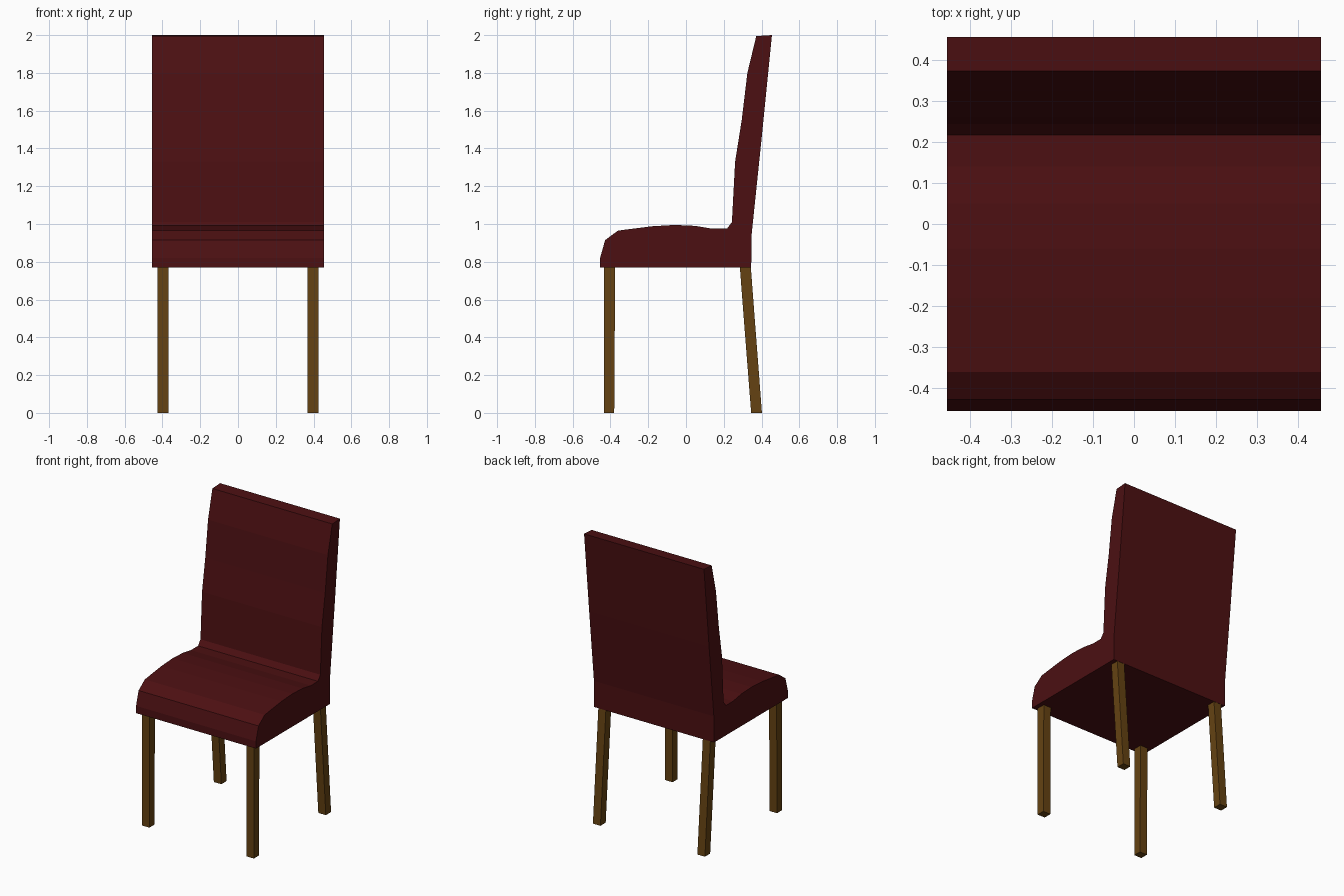
import bpy
import bmesh

cube = bpy.data.objects.get("Cube")
if cube:
    bpy.data.objects.remove(cube, do_unlink=True)


def make_material(name, color):
    mat = bpy.data.materials.new(name)
    mat.use_nodes = True
    mat.diffuse_color = (*color, 1)
    mat.node_tree.nodes["Principled BSDF"].inputs["Base Color"].default_value = (*color, 1)
    return mat


def extrude_profile(name, profile, x_min, x_max, mat):
    """Extrude a closed side profile of (y, z) points along x."""
    bm = bmesh.new()
    side = bm.faces.new([bm.verts.new((x_min, y, z)) for y, z in profile])
    result = bmesh.ops.extrude_face_region(bm, geom=[side])
    moved = [v for v in result["geom"] if isinstance(v, bmesh.types.BMVert)]
    bmesh.ops.translate(bm, verts=moved, vec=(x_max - x_min, 0, 0))
    bmesh.ops.recalc_face_normals(bm, faces=bm.faces)
    mesh = bpy.data.meshes.new(name)
    bm.to_mesh(mesh)
    bm.free()
    mesh.materials.append(mat)
    obj = bpy.data.objects.new(name, mesh)
    bpy.context.collection.objects.link(obj)
    return obj


red = make_material("dark red upholstery", (0.072, 0.005, 0.006))
wood = make_material("brown wood", (0.13, 0.055, 0.006))

# Upholstered seat and backrest in one continuous profile
cover = [
    (-0.455, 0.77), (0.345, 0.77), (0.348, 0.95), (0.40, 1.45),
    (0.455, 2.0), (0.372, 1.995), (0.325, 1.80), (0.295, 1.55),
    (0.26, 1.33), (0.243, 1.01), (0.217, 0.975), (0.14, 0.975),
    (0.05, 0.99), (-0.06, 0.995), (-0.18, 0.988), (-0.36, 0.965),
    (-0.428, 0.915), (-0.455, 0.82),
]
extrude_profile("seat_and_backrest", cover, -0.455, 0.455, red)

# Straight front legs and splayed rear legs
front_leg = [(-0.435, 0), (-0.38, 0), (-0.375, 0.775), (-0.435, 0.775)]
rear_leg = [(0.345, 0), (0.402, 0), (0.36, 0.55), (0.343, 0.775),
            (0.285, 0.775), (0.302, 0.55)]
for side, sign in (("left", 1), ("right", -1)):
    for part, profile in (("front_leg", front_leg), ("rear_leg", rear_leg)):
        inner, outer = sorted((sign * 0.368, sign * 0.425))
        extrude_profile(f"{part}_{side}", profile, inner, outer, wood)
